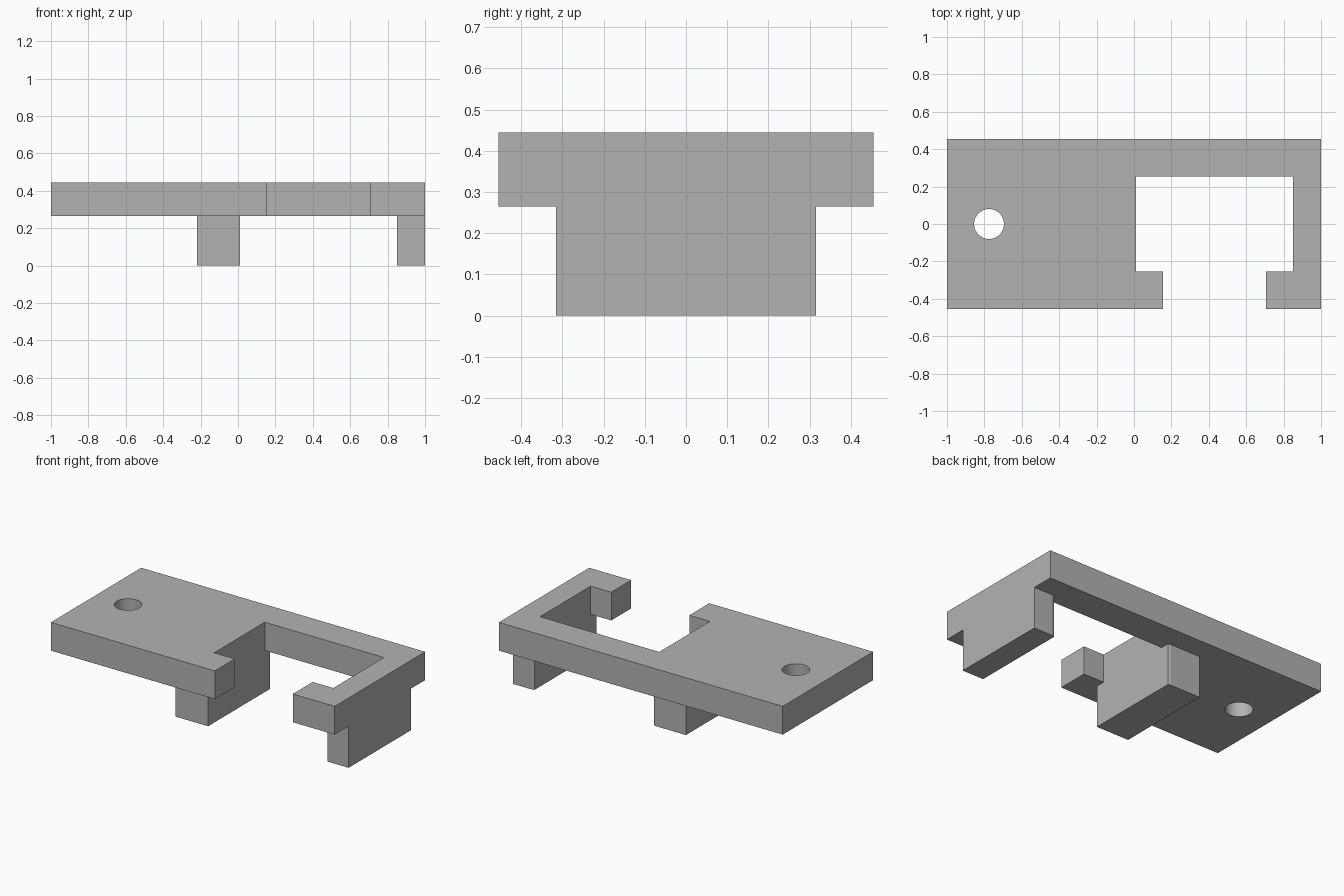
import bpy, bmesh

cube = bpy.data.objects.get("Cube")
if cube:
    bpy.data.objects.remove(cube, do_unlink=True)

# Single plain grey
grey = bpy.data.materials.new("plain_grey")
grey.use_nodes = True
colour = (0.45, 0.45, 0.45, 1)
grey.diffuse_color = colour
grey.node_tree.nodes["Principled BSDF"].inputs["Base Color"].default_value = colour

PLATE_BOTTOM, PLATE_TOP = 0.265, 0.445


def extrude_profile(name, outline, z0, z1):
    """Extrude a counter-clockwise outline upward into a solid."""
    bm = bmesh.new()
    face = bm.faces.new([bm.verts.new((x, y, z0)) for x, y in outline])
    top = bmesh.ops.extrude_face_region(bm, geom=[face])["geom"]
    verts = [g for g in top if isinstance(g, bmesh.types.BMVert)]
    bmesh.ops.translate(bm, vec=(0, 0, z1 - z0), verts=verts)
    bmesh.ops.recalc_face_normals(bm, faces=bm.faces)
    mesh = bpy.data.meshes.new(name)
    bm.to_mesh(mesh)
    bm.free()
    mesh.materials.append(grey)
    obj = bpy.data.objects.new(name, mesh)
    bpy.context.collection.objects.link(obj)
    return obj


# Top plate with a window that opens through the front edge
plate = extrude_profile("top_plate", [
    (-1, -0.455), (0.155, -0.455), (0.155, -0.255), (0.01, -0.255),
    (0.01, 0.255), (0.85, 0.255), (0.85, -0.255), (0.705, -0.255),
    (0.705, -0.455), (1, -0.455), (1, 0.455), (-1, 0.455),
], PLATE_BOTTOM, PLATE_TOP)

# Round screw hole
bpy.ops.mesh.primitive_cylinder_add(vertices=48, radius=0.08, depth=1,
                                    location=(-0.775, 0, 0.35))
cutter = bpy.context.object
cutter.name = "screw_hole_cutter"
cutter.data.materials.append(grey)
cutter.hide_render = True
hole = plate.modifiers.new("screw_hole", "BOOLEAN")
hole.operation = "DIFFERENCE"
hole.solver = "EXACT"
hole.object = cutter

bpy.context.view_layer.objects.active = plate
bpy.ops.object.modifier_apply(modifier=hole.name)
bpy.data.objects.remove(cutter, do_unlink=True)
bpy.ops.object.select_all(action="DESELECT")
plate.select_set(True)
bpy.ops.object.shade_smooth_by_angle()


# Legs, each with a tiny relief on the rear corner facing the window
def leg(name, inner, outer):
    step = 0.02 if outer > inner else -0.02
    extrude_profile(name, [
        (inner, -0.315), (outer, -0.315), (outer, 0.315),
        (inner + step, 0.315), (inner, 0.31),
    ], 0, PLATE_BOTTOM)


leg("middle_leg", 0.01, -0.22)
leg("left_leg", 0.85, 1)
